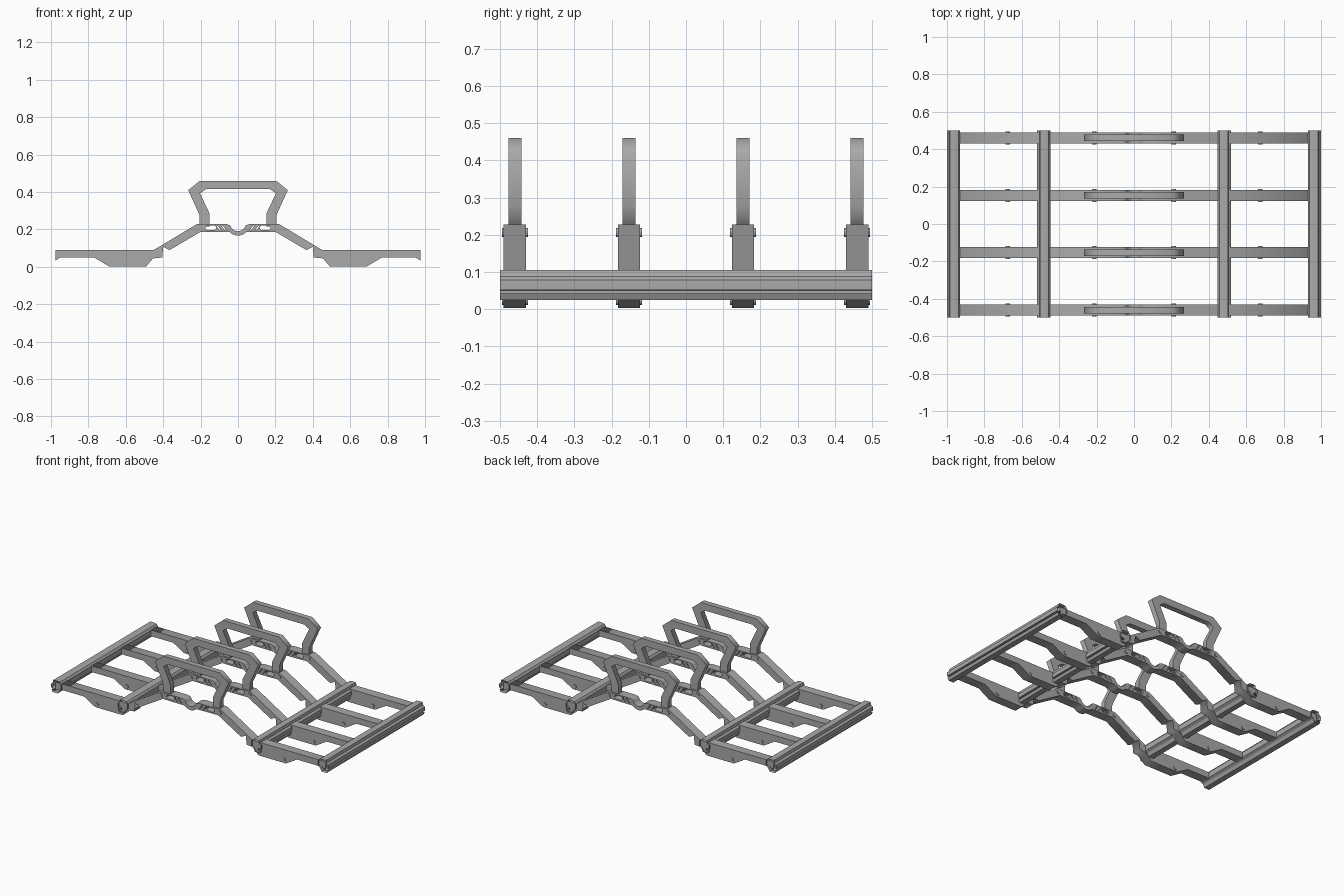
import bpy, math

if "Cube" in bpy.data.objects:
    bpy.data.objects.remove(bpy.data.objects["Cube"])

grey = bpy.data.materials.new("grey metal")
grey.diffuse_color = (0.40, 0.40, 0.40, 1)
grey.use_nodes = True
grey.node_tree.nodes["Principled BSDF"].inputs["Base Color"].default_value = grey.diffuse_color


def finish(obj):
    obj.data.materials.clear()
    obj.data.materials.append(grey)
    return obj


def mirrored(half):
    """Closed outline from its right half, listed from centre to centre."""
    return half + [(-x, z) for x, z in reversed(half) if x > 0.0001]


def plate(name, loops, y, width, bevel=0.0):
    """Extrude outlines drawn in x-z along y; inner loops become holes."""
    cu = bpy.data.curves.new(name, 'CURVE')
    cu.dimensions = '2D'
    cu.fill_mode = 'BOTH'
    cu.extrude = width / 2
    for pts in loops:
        sp = cu.splines.new('POLY')
        sp.points.add(len(pts) - 1)
        for p, (x, z) in zip(sp.points, pts):
            p.co = (x, z, 0, 1)
        sp.use_cyclic_u = True
    ob = bpy.data.objects.new(name, cu)
    bpy.context.collection.objects.link(ob)
    ob.rotation_euler = (math.pi / 2, 0, 0)
    ob.location = (0, y, 0)
    bpy.ops.object.select_all(action='DESELECT')
    ob.select_set(True)
    bpy.context.view_layer.objects.active = ob
    bpy.ops.object.convert(target='MESH')
    return finish(bpy.context.object)


def slot(cx, cz, half, r):
    """Rounded slot outline."""
    pts = []
    for side, start in ((1, -90), (-1, 90)):
        for i in range(7):
            a = math.radians(start + 30 * i)
            pts.append((cx + side * half + r * math.cos(a), cz + r * math.sin(a)))
    return pts


def rail(name, side, profile):
    """Open-ended extrusion running the full depth."""
    n = len(profile)
    verts = [(side * x, y, z) for y in (-0.5, 0.5) for x, z in profile]
    faces = [(i, (i + 1) % n, n + (i + 1) % n, n + i) for i in range(n)]
    if side > 0:
        faces = [f[::-1] for f in faces]
    me = bpy.data.meshes.new(name)
    me.from_pydata(verts, [], faces)
    ob = bpy.data.objects.new(name, me)
    bpy.context.collection.objects.link(ob)
    return finish(ob)


def bolt(x, y, z):
    bpy.ops.mesh.primitive_cylinder_add(vertices=12, radius=0.012, depth=0.07,
                                        location=(x, y, z), rotation=(math.pi / 2, 0, 0))
    bpy.context.object.name = "bolt"
    finish(bpy.context.object)


# Frame outline: hub with a round saddle, sloping arms, flat wings with feet
saddle = [(0.042 * math.sin(math.radians(a)), 0.232 - 0.042 * math.cos(math.radians(a)))
          for a in range(0, 76, 15)]
belly = [(0.062 * math.sin(math.radians(a)), 0.229 - 0.062 * math.cos(math.radians(a)))
         for a in range(45, -1, -15)]
frame_half = saddle + [
    (0.06, 0.228), (0.22, 0.228), (0.45, 0.09), (0.975, 0.09), (0.975, 0.033),
    (0.95, 0.05), (0.77, 0.05), (0.69, 0.003), (0.49, 0.003), (0.455, 0.045),
    (0.405, 0.05), (0.40, 0.107), (0.365, 0.09), (0.2, 0.187)] + belly

# Holes in the hub: long slots and slanted slits
holes = []
for s in (-1, 1):
    holes.append(slot(s * 0.145, 0.209, 0.016, 0.013))
    for x in (0.062, 0.09):
        holes.append([(s * (x + dx), z) for dx, z in
                      ((0, 0.194), (0.008, 0.194), (0.028, 0.222), (0.02, 0.222))])

handle_outer = mirrored([(0, 0.46), (0.204, 0.46), (0.266, 0.41), (0.205, 0.275), (0.205, 0.215),
                         (0.152, 0.215), (0.152, 0.285), (0.203, 0.393), (0.172, 0.415), (0, 0.415)])

for y in (-0.46, -0.153, 0.153, 0.46):
    plate("frame", [mirrored(frame_half)] + holes, y, 0.06)
    plate("handle", [handle_outer], y, 0.035)
    for s in (-1, 1):
        bolt(s * 0.213, y, 0.206)
        bolt(s * 0.675, y, 0.024)

# Rails: grooved section, listed relative to the rail centre
section = [(-0.035, 0.088), (-0.025, 0.102), (-0.008, 0.105), (0.02, 0.105), (0.024, 0.088),
           (0.036, 0.078), (0.036, 0.052), (0.012, 0.050), (0.012, 0.042), (0.034, 0.042),
           (0.026, 0.025), (-0.01, 0.025), (-0.02, 0.045), (-0.035, 0.055)]
for s in (-1, 1):
    for cx, name in ((0.964, "outer_rail"), (0.482, "inner_rail")):
        rail(name, s, [(cx + dx, z) for dx, z in section])
